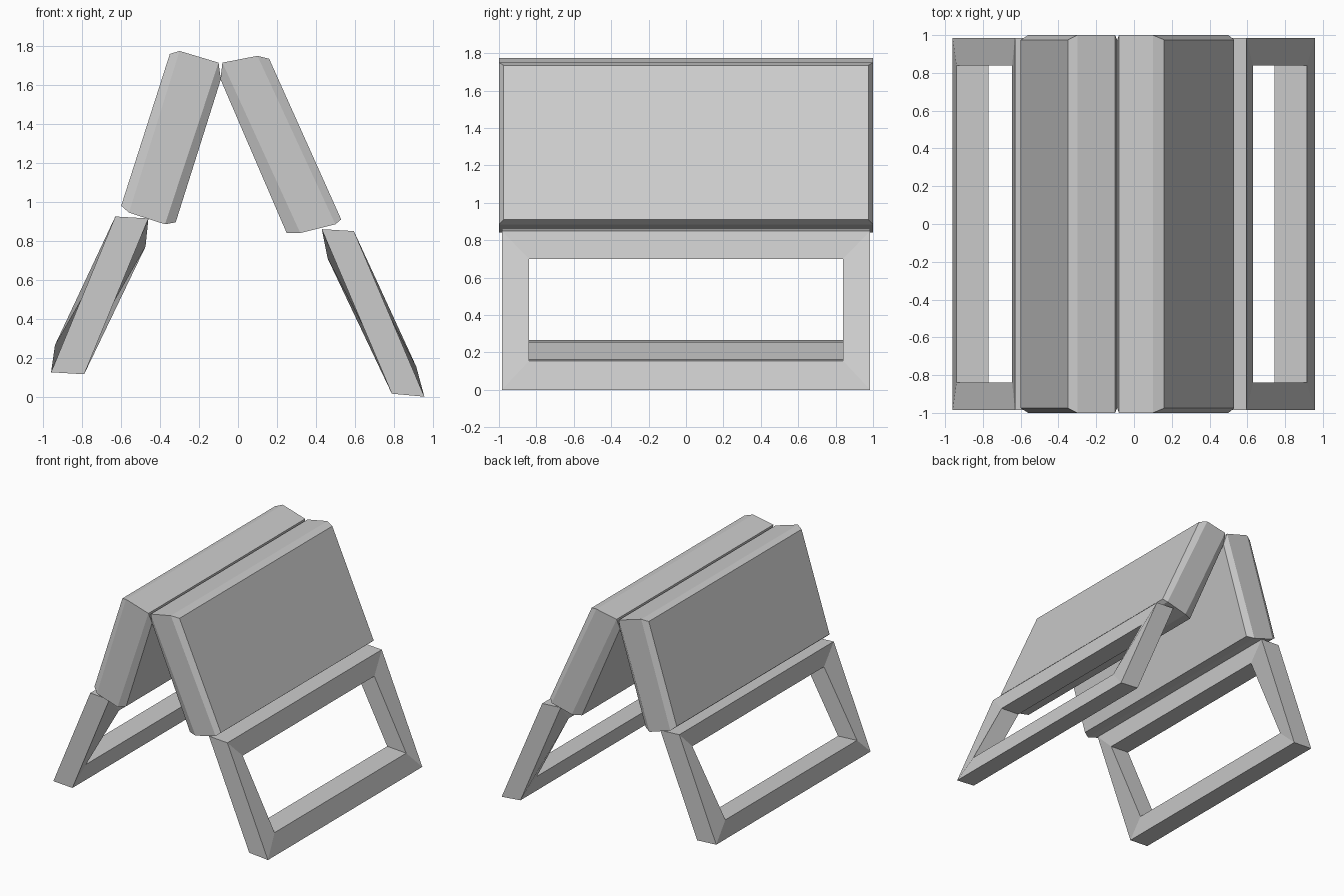
import bpy, bmesh

if "Cube" in bpy.data.objects:
    bpy.data.objects.remove(bpy.data.objects["Cube"])


def finish(name, bm):
    bmesh.ops.recalc_face_normals(bm, faces=bm.faces[:])
    mesh = bpy.data.meshes.new(name)
    bm.to_mesh(mesh)
    bm.free()
    bpy.context.collection.objects.link(bpy.data.objects.new(name, mesh))


def ring(bm, top, bottom, half):
    # Rectangle of four corners from its top and bottom (x, z) edges
    return [bm.verts.new((x, y, z)) for (x, z), y in
            ((top, half), (top, -half), (bottom, -half), (bottom, half))]


def bridge(bm, a, b):
    for i in range(4):
        j = (i + 1) % 4
        bm.faces.new((a[i], a[j], b[j], b[i]))


def panel(name, levels):
    # Thick board with bevelled outer and inner faces
    bm = bmesh.new()
    rings = [ring(bm, *lv) for lv in levels]
    for a, b in zip(rings, rings[1:]):
        bridge(bm, a, b)
    bm.faces.new(rings[0])
    bm.faces.new(rings[-1])
    finish(name, bm)


def leg_frame(name, outer, inner, outer_hole, inner_hole):
    # Rectangular frame with a window through it
    bm = bmesh.new()
    loops = [ring(bm, *outer, 0.985), ring(bm, *inner, 0.985),
             ring(bm, *inner_hole, 0.84), ring(bm, *outer_hole, 0.84)]
    for i in range(4):
        bridge(bm, loops[i], loops[(i + 1) % 4])
    finish(name, bm)


# Sloping boards: outer face, body, inner face
panel("left_board", [((-0.35, 1.76), (-0.60, 0.98), 0.975),
                     ((-0.30, 1.775), (-0.56, 0.945), 1.0),
                     ((-0.10, 1.715), (-0.375, 0.885), 1.0),
                     ((-0.088, 1.63), (-0.32, 0.895), 0.97)])
panel("right_board", [((0.16, 1.735), (0.53, 0.91), 0.975),
                      ((0.10, 1.75), (0.50, 0.885), 1.0),
                      ((-0.08, 1.715), (0.32, 0.84), 1.0),
                      ((-0.09, 1.63), (0.25, 0.84), 0.97)])

# Open leg frames under each board
leg_frame("left_leg_frame",
          ((-0.63, 0.925), (-0.96, 0.125)), ((-0.46, 0.915), (-0.79, 0.115)),
          ((-0.645, 0.78), (-0.94, 0.265)), ((-0.475, 0.77), (-0.77, 0.255)))
leg_frame("right_leg_frame",
          ((0.595, 0.85), (0.957, 0.0)), ((0.43, 0.86), (0.79, 0.015)),
          ((0.63, 0.70), (0.915, 0.155)), ((0.46, 0.71), (0.745, 0.165)))
